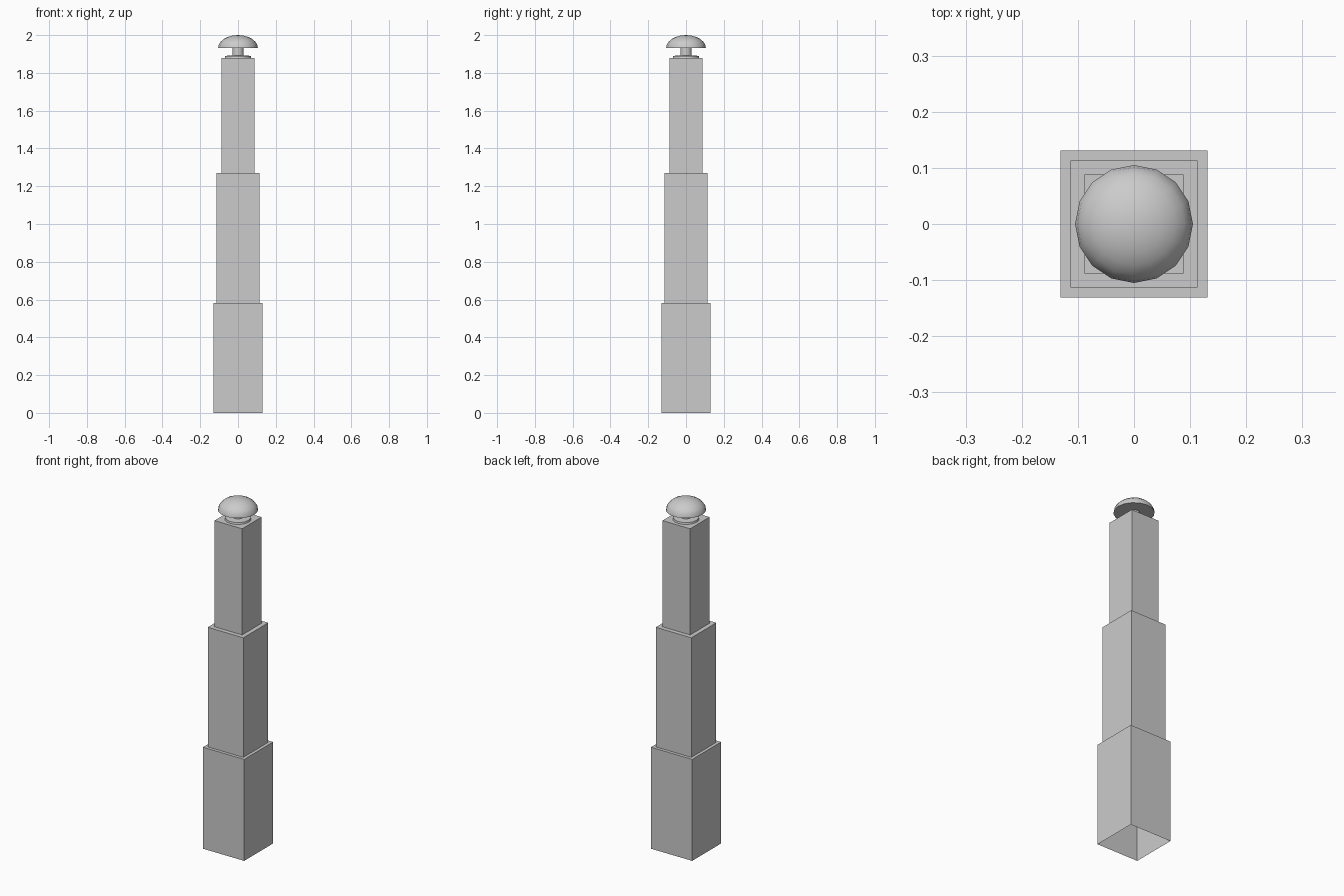
import bpy, bmesh, math

if "Cube" in bpy.data.objects:
    bpy.data.objects.remove(bpy.data.objects["Cube"])


def revolve(name, profile, sides, turn=0.0, smooth=None):
    """Sweep (radius, z) points around z; radius 0 closes to a single point."""
    bm = bmesh.new()
    rings = []
    for r, z in profile:
        if r == 0:
            rings.append([bm.verts.new((0, 0, z))] * sides)
        else:
            angles = [turn + 2 * math.pi * i / sides for i in range(sides)]
            rings.append([bm.verts.new((r * math.cos(a), r * math.sin(a), z)) for a in angles])
    for low, high in zip(rings, rings[1:]):
        for i in range(sides):
            j = (i + 1) % sides
            corners = dict.fromkeys((low[i], low[j], high[j], high[i]))
            bm.faces.new(list(corners))
    mesh = bpy.data.meshes.new(name)
    bm.to_mesh(mesh)
    bm.free()
    obj = bpy.data.objects.new(name, mesh)
    bpy.context.collection.objects.link(obj)
    if smooth:
        bpy.ops.object.select_all(action='DESELECT')
        obj.select_set(True)
        bpy.context.view_layer.objects.active = obj
        bpy.ops.object.shade_smooth_by_angle(angle=math.radians(smooth))
    return obj


# Stepped square post, open underneath
steps = [(0.131, 0.0, 0.583), (0.113, 0.583, 1.27), (0.088, 1.27, 1.88)]
outline = [(h * math.sqrt(2), z) for h, z0, z1 in steps for z in (z0, z1)]
revolve("stepped_post", outline + [(0, 1.88)], 4, math.pi / 4)

# Flange and stem carrying the cap
revolve("cap_stem", [(0.07, 1.88), (0.068, 1.89), (0.03, 1.893), (0.03, 1.935)], 16, smooth=35)

# Domed cap with a closed underside
dome = [(0.105 * math.cos(t), 1.932 + 0.068 * math.sin(t))
        for t in (math.radians(15 * k) for k in range(6))]
revolve("domed_cap", [(0.03, 1.932)] + dome + [(0, 2.0)], 16, smooth=40)
